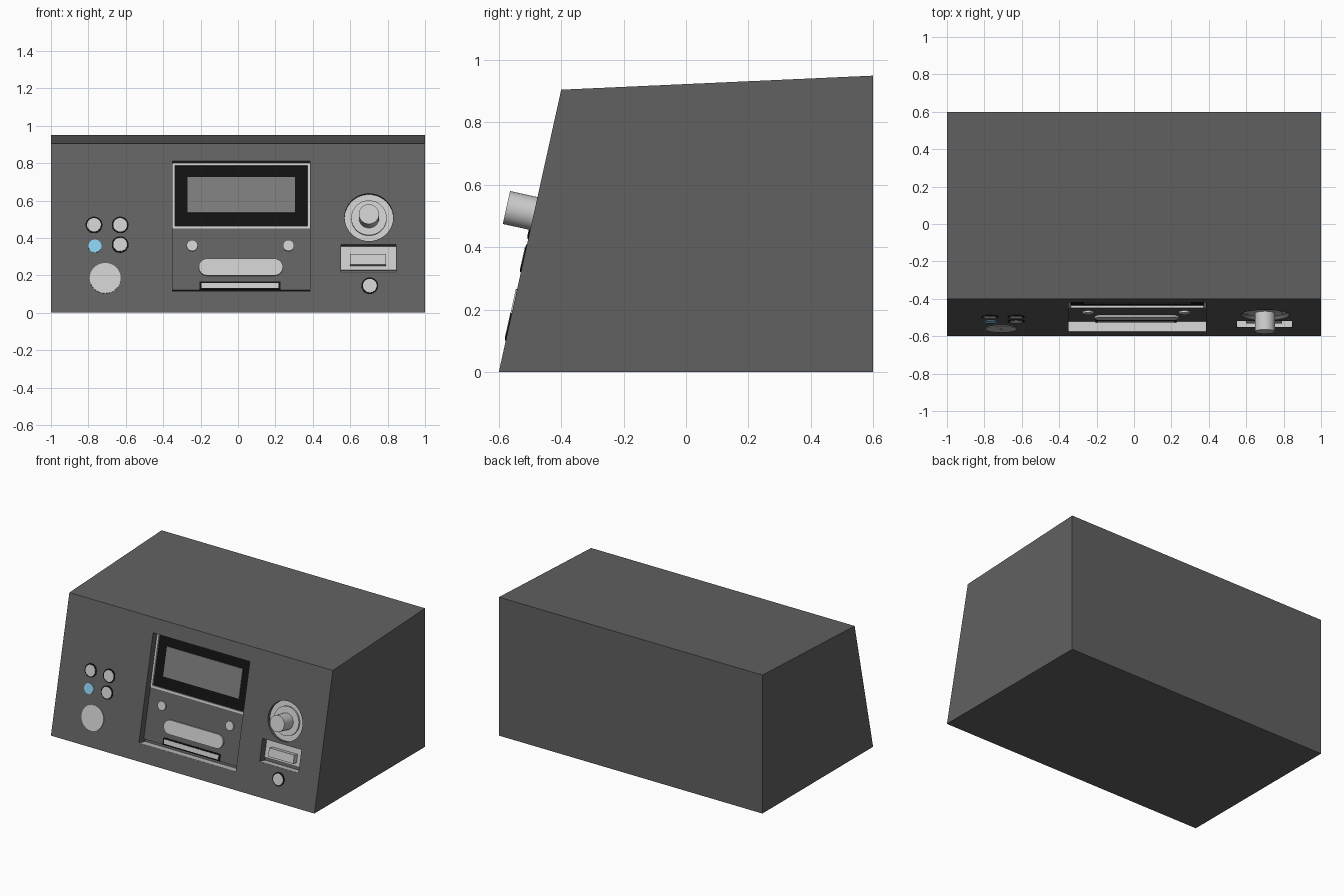
import bpy, bmesh, math
from mathutils import Matrix, Vector

if "Cube" in bpy.data.objects:
    bpy.data.objects.remove(bpy.data.objects["Cube"])

# Sloped front: local X = right, Y = up the slope, Z = outward
UP = Vector((0, 0.2, 0.905)).normalized()
OUT = Vector((0, -UP.z, UP.y))
FRAME = Matrix(((1, 0, 0, 0), (0, UP.y, OUT.y, -0.6), (0, UP.z, OUT.z, 0), (0, 0, 0, 1)))


def material(name, *rgb):
    m = bpy.data.materials.new(name)
    m.diffuse_color = (*rgb, 1)
    m.use_nodes = True
    m.node_tree.nodes["Principled BSDF"].inputs["Base Color"].default_value = m.diffuse_color
    return m


DARK = material("dark_casing", 0.12, 0.12, 0.12)
BLACK = material("black_trim", 0.006, 0.006, 0.006)
SCREEN = material("screen_grey", 0.2, 0.2, 0.2)
BLUE = material("blue_light", 0.25, 0.62, 0.85)


def extrude(name, pts, h0, h1, mat=None, matrix=FRAME, smooth=False):
    """Extrude a closed 2D outline from height h0 to h1."""
    bm = bmesh.new()
    face = bm.faces.new([bm.verts.new((x, y, h0)) for x, y in pts])
    top = bmesh.ops.extrude_face_region(bm, geom=[face])
    verts = [g for g in top["geom"] if isinstance(g, bmesh.types.BMVert)]
    bmesh.ops.translate(bm, verts=verts, vec=(0, 0, h1 - h0))
    bmesh.ops.recalc_face_normals(bm, faces=bm.faces)
    bm.transform(matrix)
    me = bpy.data.meshes.new(name)
    bm.to_mesh(me)
    bm.free()
    ob = bpy.data.objects.new(name, me)
    bpy.context.collection.objects.link(ob)
    if mat:
        me.materials.append(mat)
    if smooth:
        bpy.ops.object.select_all(action='DESELECT')
        ob.select_set(True)
        bpy.context.view_layer.objects.active = ob
        bpy.ops.object.shade_smooth_by_angle(angle=math.radians(35))
    return ob


def slope(z, h):
    """Distance up the slope for a front-view height z at depth h."""
    return (z - h * OUT.z) / UP.z


def box(name, x0, x1, z0, z1, h0, h1, mat=None, at=None):
    h = h1 if at is None else at
    a, b = slope(z0, h), slope(z1, h)
    return extrude(name, [(x0, a), (x1, a), (x1, b), (x0, b)], h0, h1, mat)


def disc(name, x, z, r, h0, h1, mat=None, at=None, n=40):
    s = slope(z, h1 if at is None else at)
    pts = [(x + r * math.cos(2 * math.pi * i / n), s + r * math.sin(2 * math.pi * i / n)) for i in range(n)]
    return extrude(name, pts, h0, h1, mat, smooth=True)


# Casing: side profile extruded along x
SIDE = Matrix(((0, 0, 1, 0), (1, 0, 0, 0), (0, 1, 0, 0), (0, 0, 0, 1)))
casing = extrude("casing", [(-0.6, 0), (-0.4, 0.905), (0.6, 0.95), (0.6, 0)], -1, 1, DARK, SIDE)

# Recesses for the centre panel, card slot and dial
cutters = [box("panel_cutter", -0.35, 0.385, 0.11, 0.81, -0.07, 0.1, DARK, at=0),
           box("slot_cutter", 0.55, 0.845, 0.215, 0.365, -0.06, 0.1, DARK, at=0),
           disc("dial_cutter", 0.70, 0.51, 0.13, -0.03, 0.1, DARK, at=0)]
for c in cutters:
    mod = casing.modifiers.new(c.name, 'BOOLEAN')
    mod.operation, mod.solver, mod.object = 'DIFFERENCE', 'EXACT', c
bpy.context.view_layer.update()
cut = casing.evaluated_get(bpy.context.evaluated_depsgraph_get())
casing_mesh = bpy.data.meshes.new_from_object(cut)
casing.modifiers.clear()
casing.data = casing_mesh
for c in cutters:
    bpy.data.objects.remove(c)

# Centre panel: lower fascia and pale sill
box("lower_fascia", -0.35, 0.385, 0.121, 0.452, -0.075, -0.05, DARK)
box("panel_sill", -0.35, 0.385, 0.108, 0.113, -0.07, -0.001, at=0)

# Display: pale frame, black bezel, screen
box("display_bezel", -0.345, 0.38, 0.455, 0.80, -0.075, -0.06, BLACK)
box("display_screen", -0.27, 0.305, 0.535, 0.725, -0.065, -0.054, SCREEN)
for name, x0, x1, z0, z1 in (("bottom", -0.35, 0.385, 0.45, 0.464), ("top", -0.35, 0.385, 0.788, 0.80),
                             ("left", -0.35, -0.336, 0.464, 0.788), ("right", 0.371, 0.385, 0.464, 0.788)):
    box("display_frame_" + name, x0, x1, z0, z1, -0.07, -0.048)

# Controls on the fascia
for name, x in (("left", -0.245), ("right", 0.27)):
    disc("fascia_button_" + name, x, 0.36, 0.03, -0.055, -0.04)
s, r = slope(0.245, -0.038), 0.046
pill = []
for cx, start in ((0.194, -90), (-0.164, 90)):
    for i in range(17):
        a = math.radians(start + i * 180 / 16)
        pill.append((cx + r * math.cos(a), s + r * math.sin(a)))
extrude("pill_bar", pill, -0.055, -0.038, smooth=True)
box("disc_slot_surround", -0.205, 0.227, 0.123, 0.168, -0.055, -0.045, BLACK)
box("disc_slot_flap", -0.195, 0.217, 0.132, 0.16, -0.055, -0.043)

# Black-ringed round buttons
for i, (x, z) in enumerate(((-0.77, 0.47), (-0.63, 0.47), (-0.63, 0.365), (0.705, 0.145))):
    disc(f"button_ring_{i}", x, z, 0.045, -0.01, 0.003, BLACK)
    disc(f"button_cap_{i}", x, z, 0.037, -0.01, 0.005)
disc("blue_button", -0.765, 0.357, 0.035, -0.01, 0.004, BLUE)

# Large left dial
disc("left_dial", -0.71, 0.185, 0.083, -0.01, 0.004)
disc("left_dial_centre", -0.71, 0.185, 0.007, -0.01, 0.005)

# Volume dial in its dish
disc("dial_dish", 0.70, 0.51, 0.13, -0.04, -0.022, at=0, n=48)
disc("dial_step", 0.70, 0.51, 0.095, -0.04, -0.01, at=0, n=48)
disc("dial_knob", 0.70, 0.508, 0.054, -0.04, 0.09, at=0)

# Socket with raised bar
box("socket_back", 0.55, 0.845, 0.228, 0.353, -0.065, -0.05)
box("socket_sill", 0.55, 0.845, 0.213, 0.218, -0.06, -0.001, at=0)
box("socket_bar", 0.60, 0.79, 0.258, 0.313, -0.055, -0.012)
